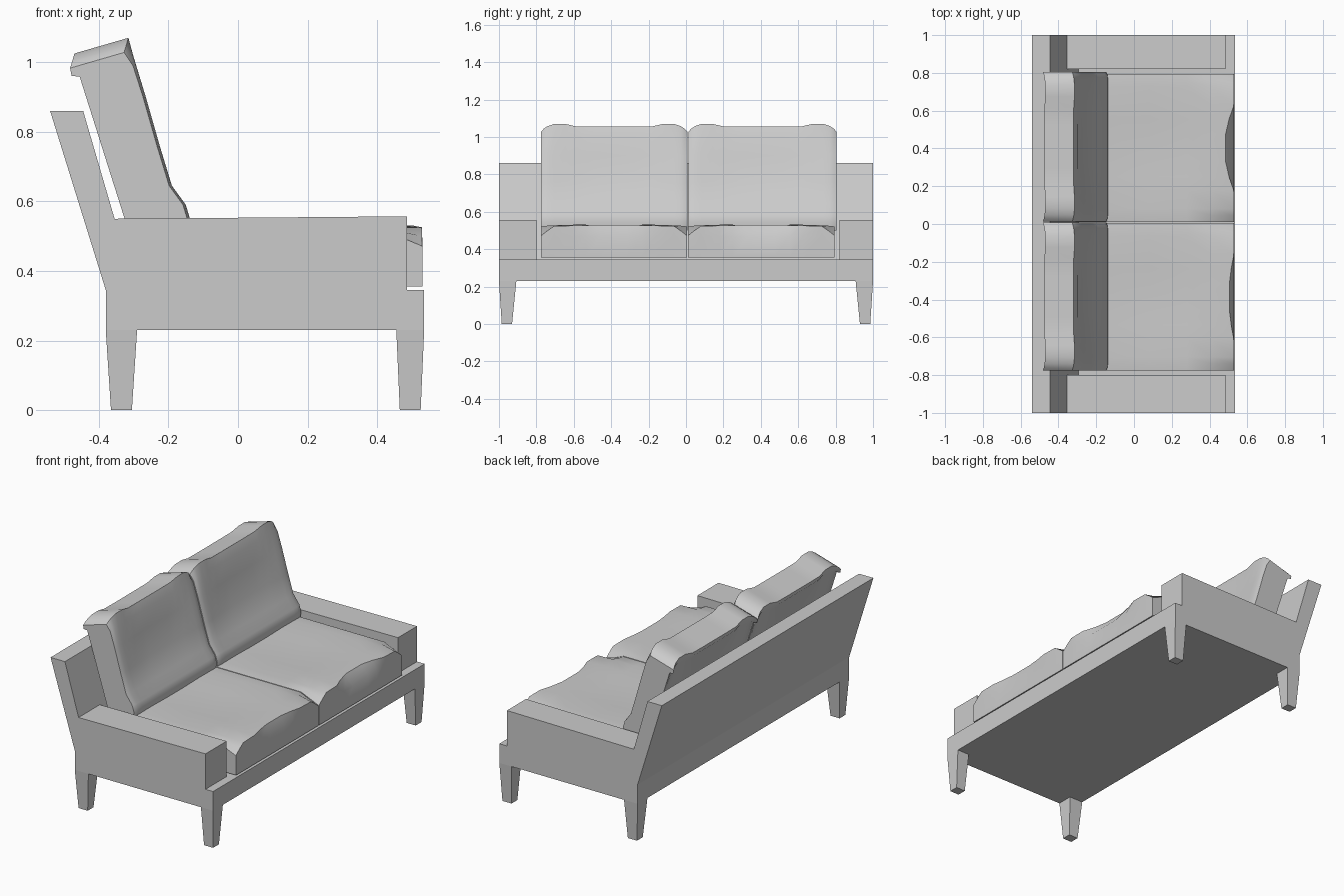
import bpy, bmesh

if "Cube" in bpy.data.objects:
    bpy.data.objects.remove(bpy.data.objects["Cube"])


def finish(bm, name, smooth=False):
    bmesh.ops.recalc_face_normals(bm, faces=bm.faces)
    me = bpy.data.meshes.new(name)
    bm.to_mesh(me)
    bm.free()
    ob = bpy.data.objects.new(name, me)
    bpy.context.collection.objects.link(ob)
    if smooth:
        bpy.ops.object.select_all(action='DESELECT')
        bpy.context.view_layer.objects.active = ob
        ob.select_set(True)
        bpy.ops.object.shade_smooth_by_angle(angle=0.6)
    return ob


def loft(name, rings, smooth=False):
    """Skin a list of equal-length point rings and cap both ends."""
    bm = bmesh.new()
    rows = [[bm.verts.new(p) for p in r] for r in rings]
    n = len(rows[0])
    for a, b in zip(rows, rows[1:]):
        for i in range(n):
            j = (i + 1) % n
            bm.faces.new((a[i], a[j], b[j], b[i]))
    bm.faces.new(rows[0])
    bm.faces.new(rows[-1])
    return finish(bm, name, smooth)


def prism(name, profile, y0, y1):
    return loft(name, [[(x, y, z) for x, z in profile] for y in (y0, y1)])


# frame: base, leaning back and two arms
prism("base_frame", [(-.38, .23), (.535, .23), (.535, .345), (-.38, .345)], -1, 1)
prism("back_frame", [(-.38, .345), (-.295, .345), (-.445, .86), (-.54, .86)], -1, 1)
arm = [(-.295, .345), (.485, .345), (.485, .557), (-.356, .55)]
prism("left_arm", arm, -1, -.8)
prism("right_arm", arm, .82, 1)

# tapered legs
for side, s in (("left", -1), ("right", 1)):
    for end, top, foot in (("front", (.455, .535), (.465, .525)),
                           ("back", (-.38, -.29), (-.365, -.305))):
        rings = []
        for (x0, x1), y0, y1, z in ((foot, .93, .985, 0), (top, .907, 1, .23)):
            rings.append([(x0, s * y0, z), (x1, s * y0, z), (x1, s * y1, z), (x0, s * y1, z)])
        loft(f"{side}_{end}_leg", rings)


def stations(y0, y1, half):
    """Mirror (distance, values) entries across the cushion width."""
    out = [(y0 + d, v) for d, *v in half]
    return out + [(y1 - d, v) for d, *v in reversed(half)]


# seat cushions: clipped front corners, scooped front edge
def seat(name, y0, y1, scoop):
    half = [(0, .528, .472, .522, 0), (.035, .529, .5, .526, .001),
            (.07, .529, .524, .528, .003), (.17, .528, .526, .531, .007),
            (.24, .53 - scoop * .6, .528, .531, .01), (.32, .53 - scoop, .53, .53, .012)]
    rings = []
    for y, (fx, fz, top, sag) in stations(y0, y1, half):
        prof = [(-.31, .355), (.53, .355), (.53, .468), (fx, fz), (.41, top),
                (.28, top - sag * .6), (.08, top - sag), (-.12, top - sag * .6), (-.31, top)]
        rings.append([(x, y, z) for x, z in prof])
    loft(name, rings, True)


seat("left_seat_cushion", -.775, .005, .025)
seat("right_seat_cushion", .01, .795, .045)


# back cushions: leaning slabs with raised top corners and a puffed foot
def back(name, y0, y1):
    half = [(0, -.042, .008, 0), (.015, -.025, .003, 0), (.035, -.012, 0, 0),
            (.07, 0, 0, .002), (.13, 0, 0, .005), (.19, -.014, 0, .009), (.28, -.015, 0, .013)]
    rings = []
    for y, (h, inset, dent) in stations(y0, y1, half):
        f, lean = inset + dent, -.295 * h
        prof = [(-.31, .5), (-.145 - inset, .5), (-.138 - inset, .55), (-.15 - inset, .59),
                (-.19 - inset, .645), (-.225 - f, .76), (-.265 - f, .9),
                (-.300 + lean * .5 - inset, 1.015 + h * .6), (-.315 + lean * -1, 1.07 + h),
                (-.47 - lean, 1.025 + h), (-.466 - lean, 1.003 + h), (-.455, .975 + h * .4)]
        rings.append([(x, y, z) for x, z in prof])
    loft(name, rings, True)


back("left_back_cushion", -.775, .007)
back("right_back_cushion", .013, .805)
